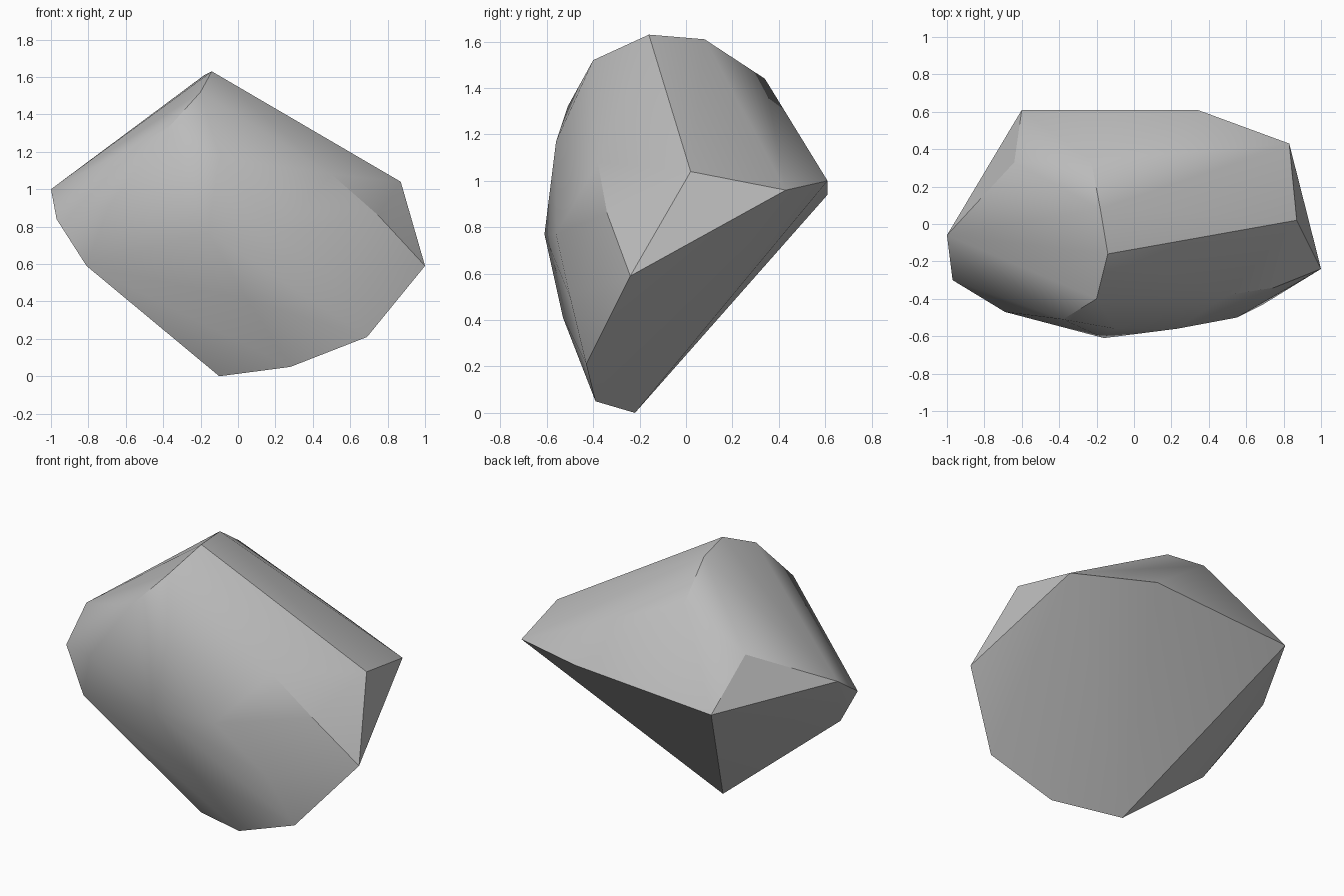
import bpy
import bmesh
import math

default_cube = bpy.data.objects.get("Cube")
if default_cube:
    bpy.data.objects.remove(default_cube, do_unlink=True)


def make_material(name, colour):
    """Create one flat matte material."""
    material = bpy.data.materials.new(name)
    material.use_nodes = True
    material.diffuse_color = colour
    shader = material.node_tree.nodes["Principled BSDF"]
    shader.inputs["Base Color"].default_value = colour
    shader.inputs["Roughness"].default_value = 0.9
    return material


def make_hull(name, corner_groups, material, smooth_degrees):
    """Wrap the corner points in a convex skin, like a chiselled stone."""
    bm = bmesh.new()
    for group in corner_groups:
        for corner in group:
            bm.verts.new(corner)
    hull = bmesh.ops.convex_hull(bm, input=bm.verts[:])
    leftovers = {v for v in hull["geom_interior"] + hull["geom_unused"]
                 if isinstance(v, bmesh.types.BMVert)}
    bmesh.ops.delete(bm, geom=list(leftovers), context="VERTS")
    bmesh.ops.dissolve_limit(bm, angle_limit=math.radians(2),
                             verts=bm.verts[:], edges=bm.edges[:])
    bmesh.ops.recalc_face_normals(bm, faces=bm.faces[:])

    mesh = bpy.data.meshes.new(name)
    bm.to_mesh(mesh)
    bm.free()
    mesh.materials.append(material)
    stone = bpy.data.objects.new(name, mesh)
    bpy.context.collection.objects.link(stone)

    bpy.ops.object.select_all(action="DESELECT")
    stone.select_set(True)
    bpy.context.view_layer.objects.active = stone
    bpy.ops.object.shade_smooth_by_angle(angle=math.radians(smooth_degrees))
    return stone


# Ridge running over the top, from front to back
ridge = [(-.38, -.51, 1.32), (-.2, -.4, 1.52), (-.14, -.16, 1.63),
         (-.18, .08, 1.61), (-.23, .34, 1.44)]

# Sharp shoulder on the left end and along the overhanging back
left_shoulder = [(.5, -.38, 1.08), (.75, -.34, .86), (1, -.24, .59),
                 (.87, .02, 1.04), (.83, .43, .96)]
back_rim = [(.34, .61, 1), (-.6, .61, .94), (-.64, .33, 1.22)]

# Blunt right end
right_end = [(-1, -.06, 1), (-.97, -.3, .84), (-.81, -.36, .59),
             (-.69, -.47, .91)]

# Bulging front
front_bulge = [(-.1, -.56, 1.17), (-.16, -.61, .77), (.23, -.56, .77),
               (.55, -.5, .5), (.05, -.53, .41)]

# Narrow foot
foot = [(.69, -.43, .21), (.28, -.39, .05), (-.1, -.22, 0)]

stone_grey = make_material("stone grey", (.5, .5, .5, 1))
make_hull("rock", [ridge, left_shoulder, back_rim, right_end, front_bulge, foot],
          stone_grey, 30)
